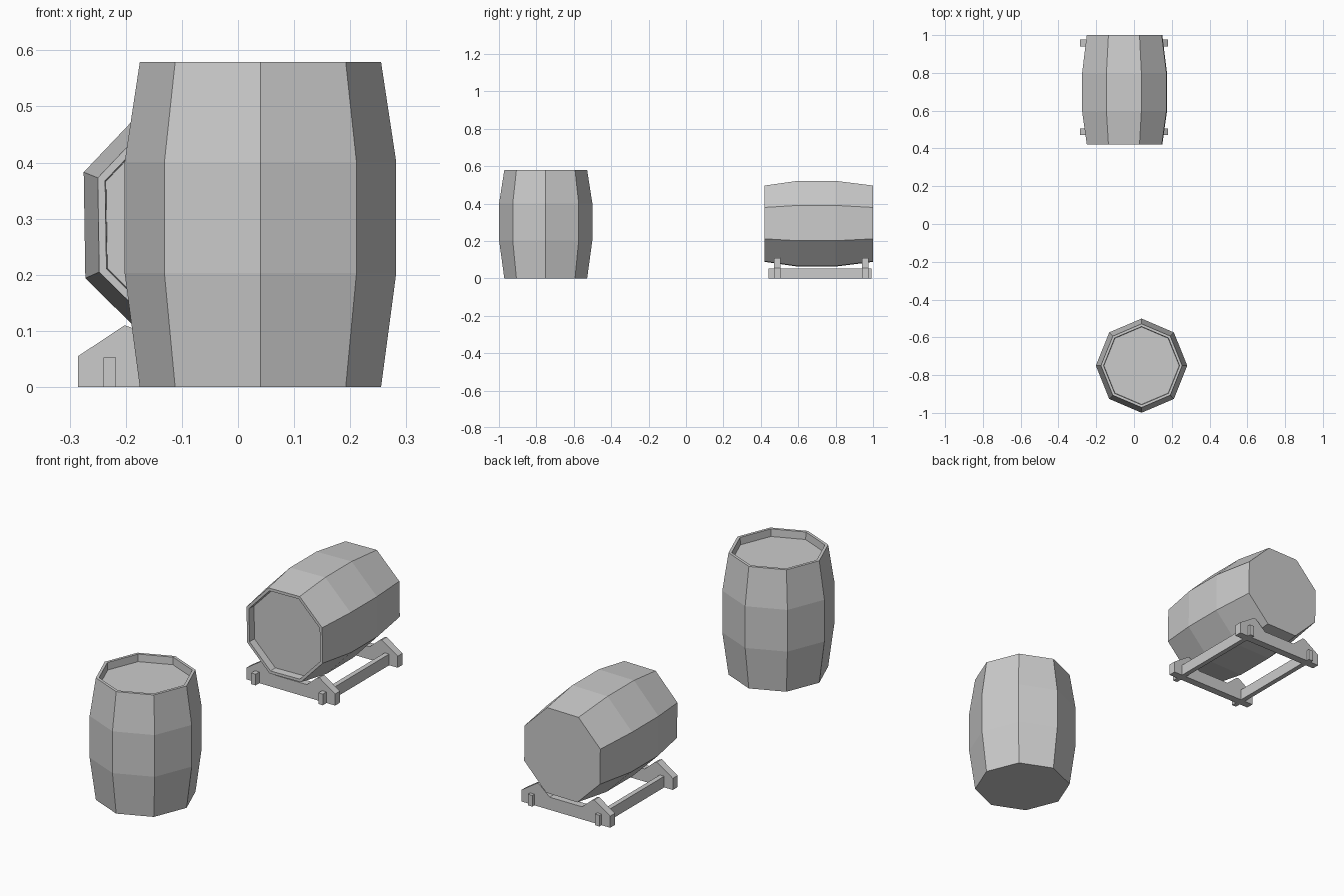
import bpy, bmesh
from math import radians, cos, sin, tau
from mathutils import Matrix

if "Cube" in bpy.data.objects:
    bpy.data.objects.remove(bpy.data.objects["Cube"])

SIDES = 8
# (radius, height) profile: bottom, two belly rings, rim, recessed lid
PROFILE = [(0.215, 0.0), (0.242, 0.203), (0.242, 0.401),
           (0.215, 0.579), (0.201, 0.579), (0.199, 0.544)]


def finish(bm, name):
    bmesh.ops.recalc_face_normals(bm, faces=bm.faces)
    mesh = bpy.data.meshes.new(name)
    bm.to_mesh(mesh)
    bm.free()
    obj = bpy.data.objects.new(name, mesh)
    bpy.context.collection.objects.link(obj)
    return obj


def barrel(name, matrix, turn=0.0, stretch=1.03):
    """Eight-sided bulging barrel with a sunken lid."""
    bm = bmesh.new()
    rings = []
    for r, z in PROFILE:
        rings.append([bm.verts.new((r * cos(turn + tau * i / SIDES),
                                    stretch * r * sin(turn + tau * i / SIDES), z))
                      for i in range(SIDES)])
    for a, b in zip(rings, rings[1:]):
        for i in range(SIDES):
            j = (i + 1) % SIDES
            bm.faces.new((a[i], a[j], b[j], b[i]))
    bm.faces.new(rings[0][::-1])
    bm.faces.new(rings[-1])
    bm.transform(matrix)
    return finish(bm, name)


def extrude_y(name, points, y0, y1):
    """Extrude an xz outline from y0 to y1."""
    bm = bmesh.new()
    face = bm.faces.new([bm.verts.new((x, y0, z)) for x, z in points])
    new = bmesh.ops.extrude_face_region(bm, geom=[face])["geom"]
    bmesh.ops.translate(bm, vec=(0, y1 - y0, 0),
                        verts=[v for v in new if isinstance(v, bmesh.types.BMVert)])
    return finish(bm, name)


# Standing barrel
barrel("standing_barrel", Matrix.Translation((0.04, -0.75, 0)))

# Lying barrel, lid facing the front, flat side down
barrel("lying_barrel",
       Matrix.Translation((-0.05, 1.0, 0.292)) @ Matrix.Rotation(radians(90), 4, 'X'),
       turn=radians(23.4), stretch=1.02)

# Cradle boards: half outline mirrored about the stand's centre line
CX = -0.052
half = [(0.233, 0.0), (0.233, 0.055), (0.150, 0.11), (0.138, 0.106), (0.085, 0.06)]
outline = [(CX + x, z) for x, z in half] + [(CX - x, z) for x, z in reversed(half)]
for label, y in (("front", 0.470), ("back", 0.940)):
    extrude_y(label + "_cradle_board", outline, y, y + 0.036)

# Rails with ends poking through the boards
for label, s in (("left", -1), ("right", 1)):
    a, b = CX + s * 0.165, CX + s * 0.188
    extrude_y(label + "_rail", [(a, 0), (b, 0), (b, 0.053), (a, 0.053)], 0.442, 0.992)
